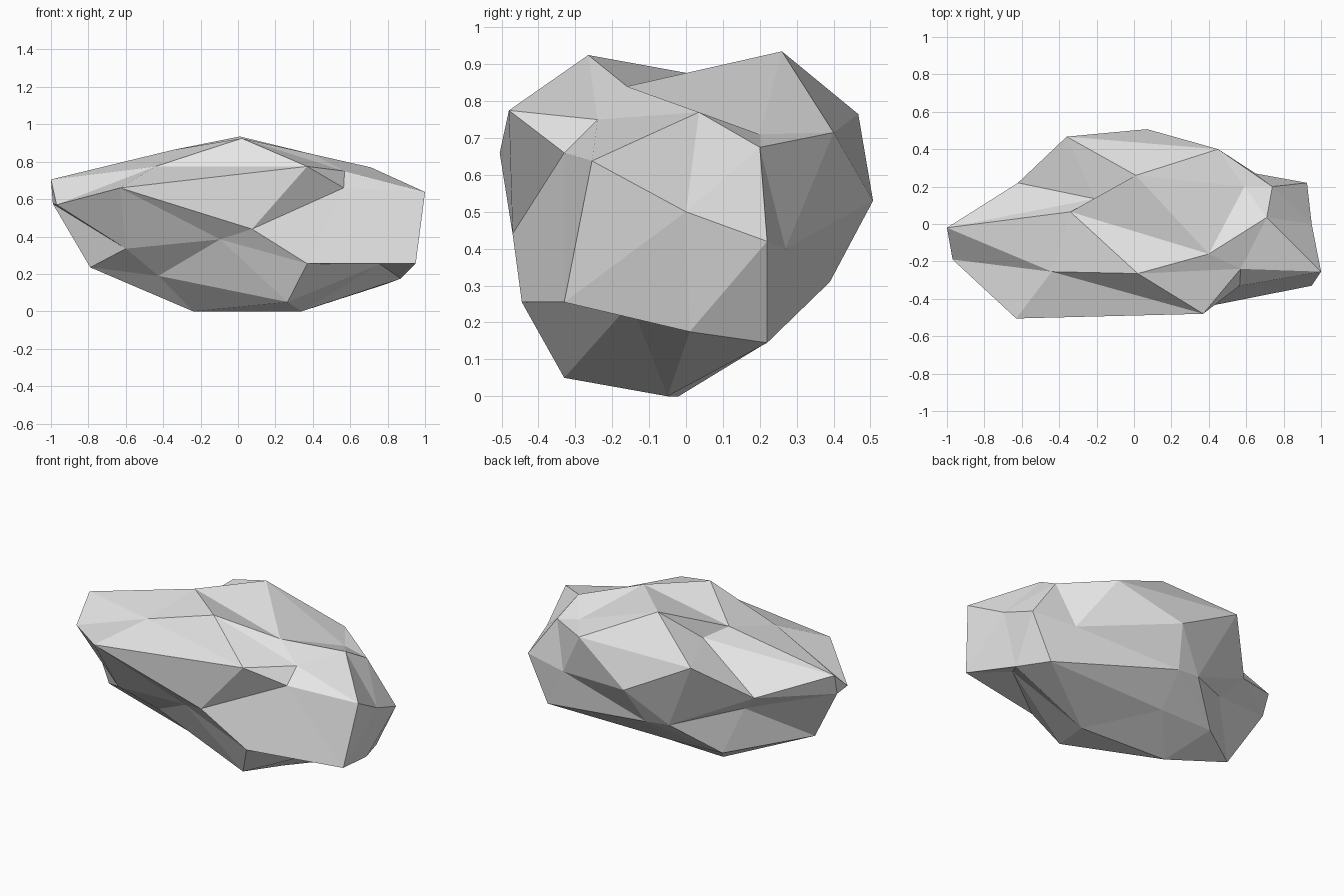
import bpy, bmesh

# Faceted boulder: a 42-point icosphere pattern with its poles along y,
# laid out as rings from the back pole to the front pole.
back_pole = [(0.07, 0.507, 0.53)]
back_ring = [(-0.36, 0.467, 0.765), (0.45, 0.40, 0.715), (0.65, 0.27, 0.40),
             (0.0, 0.39, 0.31), (-0.15, 0.38, 0.325)]
back_belt = [(-0.21, 0.135, 0.786), (0.01, 0.26, 0.935), (0.59, 0.20, 0.71),
             (0.74, 0.20, 0.675), (0.925, 0.22, 0.42), (0.79, 0.22, 0.145),
             (-0.03, 0.21, 0.14), (-0.389, 0.199, 0.147), (-0.50, 0.144, 0.432),
             (-0.62, 0.22, 0.555)]
middle_belt = [(-1.0, -0.02, 0.705), (-0.34, 0.065, 0.865), (0.40, -0.16, 0.84),
               (0.71, 0.035, 0.77), (0.95, 0.0, 0.50), (0.87, 0.01, 0.175),
               (0.34, -0.05, 0.0), (-0.24, -0.02, 0.0), (-0.79, -0.13, 0.235),
               (-0.99, -0.06, 0.575)]
front_belt = [(-0.44, -0.255, 0.775), (0.02, -0.265, 0.925), (0.57, -0.24, 0.75),
              (1.0, -0.255, 0.638), (0.95, -0.33, 0.255), (0.76, -0.15, 0.252),
              (0.265, -0.33, 0.05), (-0.425, -0.17, 0.19), (-0.60, -0.31, 0.335),
              (-0.97, -0.19, 0.57)]
front_ring = [(0.37, -0.48, 0.775), (0.565, -0.33, 0.66), (0.37, -0.445, 0.255),
              (-0.095, -0.38, 0.385), (-0.63, -0.505, 0.66)]
front_pole = [(0.075, -0.47, 0.44)]

bm = bmesh.new()


def ring(points):
    return [bm.verts.new(p) for p in points]


n, r, b, e, f, q, s = map(ring, (back_pole, back_ring, back_belt, middle_belt,
                                 front_belt, front_ring, front_pole))


def cap(pole, inner, outer, shift):
    """Fan around a pole and the strip joining its five-ring to a ten-belt."""
    for i in range(5):
        j = (i + 1) % 5
        k = 2 * i + shift
        o = [outer[(k + d) % 10] for d in range(3)]
        for tri in ((pole, inner[i], inner[j]), (inner[i], o[0], o[1]),
                    (inner[i], o[1], inner[j]), (inner[j], o[1], o[2])):
            bm.faces.new(tri)


def strip(base, other):
    """Zigzag strip between two ten-belts."""
    for i in range(10):
        j = (i + 1) % 10
        bm.faces.new((base[i], other[i], other[j]))
        bm.faces.new((base[i], other[j], base[j]))


cap(n[0], r, b, 0)
strip(b, e)
strip(f, e)
cap(s[0], q, f, 1)
bmesh.ops.recalc_face_normals(bm, faces=bm.faces[:])

mesh = bpy.data.meshes.new("boulder")
bm.to_mesh(mesh)
bm.free()

# Single stone colour, flat shaded
stone = bpy.data.materials.new("light grey stone")
stone.diffuse_color = (0.8, 0.8, 0.8, 1)
mesh.materials.append(stone)
boulder = bpy.data.objects.new("boulder", mesh)
bpy.context.collection.objects.link(boulder)
